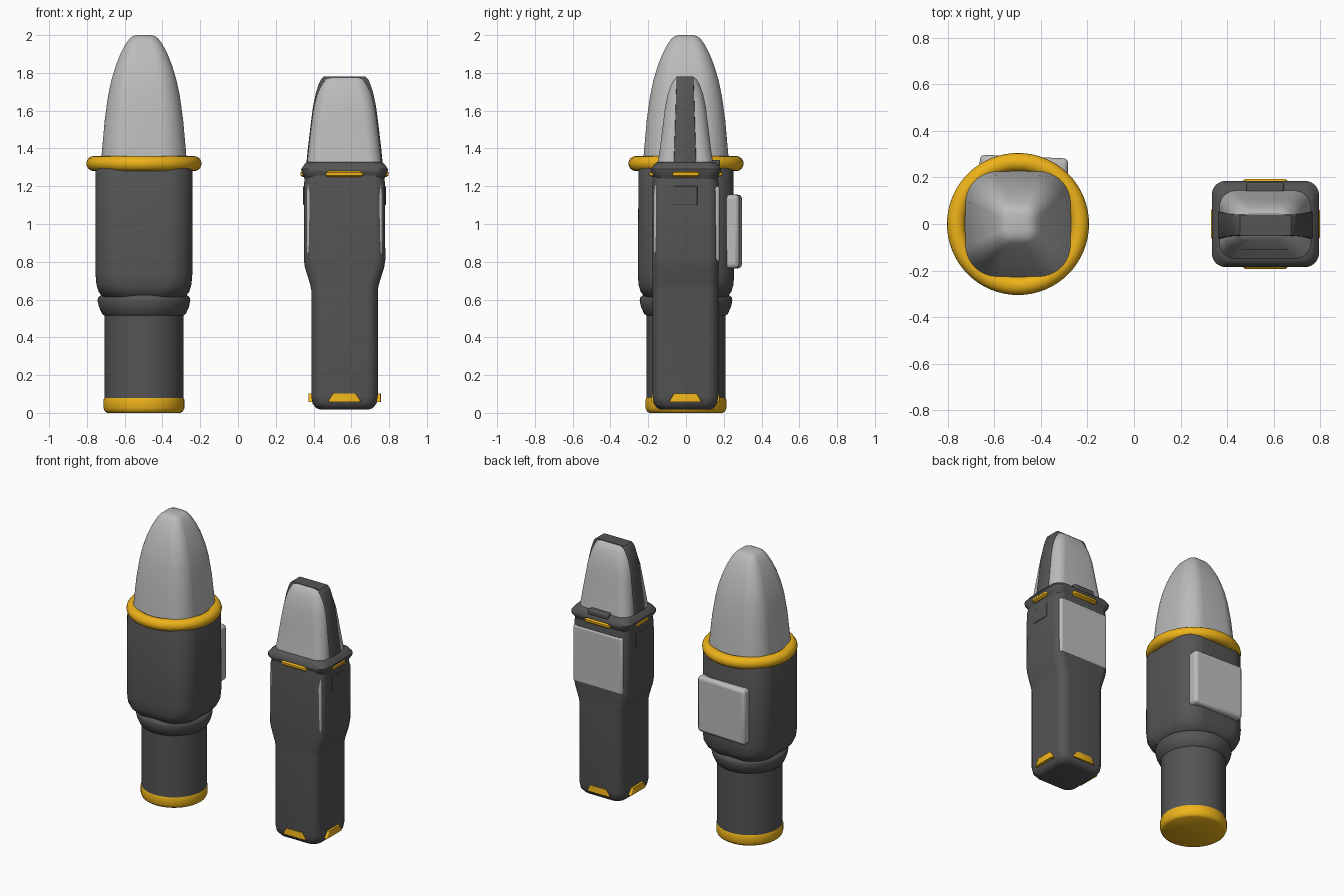
import bpy, bmesh, math

def paint(name, rgb):
    m = bpy.data.materials.new(name)
    m.diffuse_color = (*rgb, 1)
    return m

DARK = paint("dark_grey", (0.09, 0.09, 0.09))
LIGHT = paint("light_grey", (0.5, 0.5, 0.5))
YELLOW = paint("yellow", (0.85, 0.45, 0.01))

def finish(ob, mat, angle=40):
    ob.data.materials.append(mat)
    bpy.ops.object.select_all(action='DESELECT')
    ob.select_set(True)
    bpy.context.view_layer.objects.active = ob
    bpy.ops.object.shade_smooth_by_angle(angle=math.radians(angle))
    return ob

def loft(name, cx, cy, sections, mat, k=12):
    """Stack rounded rectangles (z, half_x, half_y, corner_radius)."""
    bm = bmesh.new()
    rings = []
    for z, hx, hy, r in sections:
        r = min(r, hx, hy)
        ring = []
        for q, (sx, sy) in enumerate([(1, 1), (-1, 1), (-1, -1), (1, -1)]):
            for i in range(k):
                a = math.pi / 2 * (q + (i + 0.5) / k)
                ring.append(bm.verts.new((cx + sx * (hx - r) + r * math.cos(a),
                                          cy + sy * (hy - r) + r * math.sin(a), z)))
        rings.append(ring)
    n = 4 * k
    for a, b in zip(rings, rings[1:]):
        for i in range(n):
            bm.faces.new((a[i], a[(i + 1) % n], b[(i + 1) % n], b[i]))
    bm.faces.new(rings[0][::-1])
    bm.faces.new(rings[-1])
    me = bpy.data.meshes.new(name)
    bm.to_mesh(me)
    bm.free()
    ob = bpy.data.objects.new(name, me)
    bpy.context.collection.objects.link(ob)
    return finish(ob, mat)

def block(name, loc, size, mat, bevel=0.01, rot=0):
    bpy.ops.mesh.primitive_cube_add(size=1, location=loc, rotation=(0, 0, rot))
    ob = bpy.context.object
    ob.name = name
    ob.scale = size
    bpy.ops.object.transform_apply(location=False, rotation=False, scale=True)
    finish(ob, mat)
    mod = ob.modifiers.new("bevel", 'BEVEL')
    mod.width, mod.segments = bevel, 3
    return ob

# ---- Large device (left) ----
L = -0.498
loft("large_base_cap", L, 0, [(0.0, .195, .195, .3), (0.008, .207, .207, .3), (0.025, .214, .214, .3),
     (0.07, .214, .214, .3), (0.08, .21, .21, .3)], YELLOW, 16)
loft("large_handle", L, 0, [(0.07, .21, .21, .3), (0.56, .21, .21, .3)], DARK, 16)
loft("large_handle_collar", L, 0, [(0.51, .205, .205, .3), (0.525, .222, .222, .3), (0.56, .238, .238, .28),
     (0.595, .246, .246, .26), (0.612, .242, .242, .25), (0.63, .22, .22, .22)], DARK, 16)
loft("large_body", L, 0, [(0.595, .19, .19, .15), (0.61, .215, .215, .16), (0.64, .24, .24, .15),
     (0.68, .252, .252, .14), (0.74, .257, .255, .14), (1.28, .257, .252, .14),
     (1.32, .24, .24, .13)], DARK)
bpy.ops.mesh.primitive_torus_add(location=(L, 0, 1.32), major_radius=.265, minor_radius=.04,
                                 major_segments=64, minor_segments=16)
bpy.context.object.name = "large_ring"
finish(bpy.context.object, YELLOW)
loft("large_dome", L, 0, [(z, h, h, h * .6) for z, h in
     [(1.30, .23), (1.37, .224), (1.55, .208), (1.68, .19), (1.76, .173), (1.84, .149), (1.90, .125),
      (1.95, .099), (1.98, .078), (1.993, .062), (2.0, .042)]], LIGHT)
block("large_clip", (L + .025, .247, .96), (.38, .085, .39), LIGHT, .022, math.radians(-2.5))

# ---- Small device (right) ----
R = 0.564
loft("small_body", R, -.003, [(0.018, .13, .13, .06), (0.025, .15, .15, .06), (0.05, .17, .168, .06),
     (0.09, .176, .174, .06), (0.65, .176, .174, .06), (0.68, .182, .174, .06), (0.77, .21, .176, .06),
     (0.81, .216, .178, .06), (1.22, .214, .174, .06), (1.30, .20, .165, .06)], DARK)
loft("small_collar", R, 0, [(1.235, .21, .165, .06), (1.255, .217, .172, .06), (1.275, .228, .184, .06),
     (1.29, .23, .185, .06), (1.315, .213, .17, .06), (1.327, .20, .155, .06)], DARK)
PROFILE = [(1.30, .202, .15), (1.40, .192, .135), (1.52, .178, .12), (1.62, .165, .108), (1.69, .15, .093),
           (1.74, .134, .075), (1.765, .122, .06), (1.777, .108, .046)]
loft("small_dome", R - .001, -.003, [(z, x - .003, y, .07) for z, x, y in PROFILE], LIGHT)
# central dark band wrapping over the dome
loft("small_dome_band", R, -.005, [(z + .003, x + .002, .06 - .032 * (z - 1.30), .006)
     for z, x, y in PROFILE], DARK, 3)
block("small_collar_back_bump", (R, .155, 1.322), (.16, .05, .036), DARK)

# Yellow trim tabs, repeated around the collar and foot
for s, side in ((1, "a"), (-1, "b")):
    loft("small_collar_long_tab_" + side, R, s * .165, [(1.248, .09, .017, .02), (1.258, .10, .029, .02),
         (1.272, .10, .029, .02), (1.284, .09, .017, .02)], YELLOW, 4)
    loft("small_collar_short_tab_" + side, R + s * .205, 0, [(1.248, .017, .06, .02), (1.258, .029, .073, .02),
         (1.272, .029, .073, .02), (1.284, .017, .06, .02)], YELLOW, 4)
    loft("small_foot_long_tab_" + side, R, -.003 + s * .158, [(0.057, .085, .022, .01),
         (0.07, .082, .022, .01), (0.103, .06, .022, .01)], YELLOW, 4)
    loft("small_foot_short_tab_" + side, R + s * .172, -.003, [(0.057, .02, .085, .008),
         (0.07, .02, .08, .008), (0.103, .02, .06, .008)], YELLOW, 4)
    # slim light strips on the front corners and flush side plates
    loft("small_front_strip_" + side, R + s * .187, -.158, [(.80, .009, .005, .005), (.86, .013, .012, .012),
         (1.15, .013, .012, .012), (1.21, .009, .005, .005)], LIGHT, 4)
    block("small_side_plate_" + side, (R + s * .21, -.005, 1.15), (.018, .13, .10), DARK, .004)
block("small_back_panel", (R + .003, .158, 1.0), (.385, .04, .40), LIGHT, .014)
